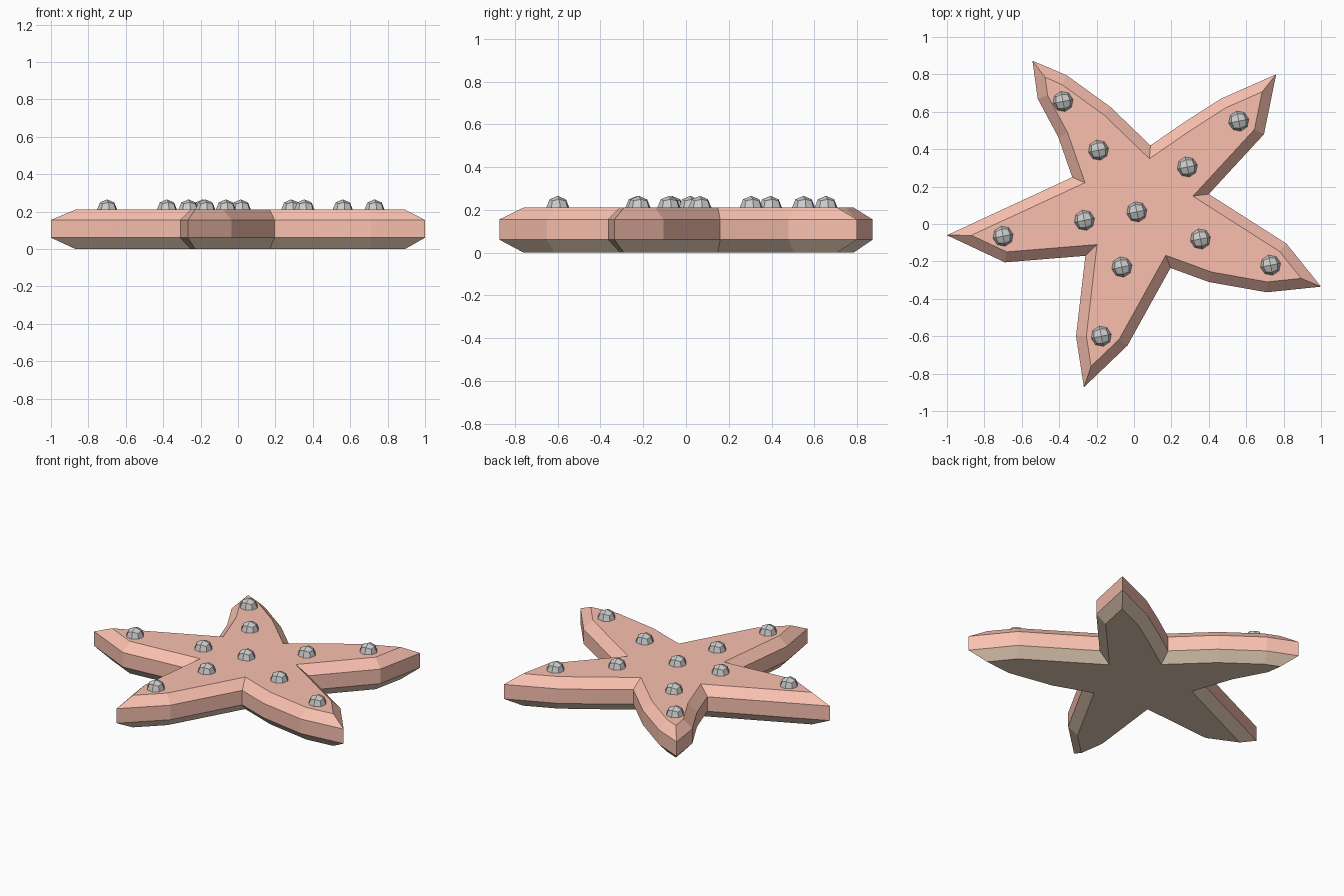
import bpy, bmesh
from mathutils import Vector

if "Cube" in bpy.data.objects:
    bpy.data.objects.remove(bpy.data.objects["Cube"])


def material(name, rgb):
    m = bpy.data.materials.new(name)
    m.diffuse_color = (*rgb, 1)
    m.use_nodes = True
    m.node_tree.nodes["Principled BSDF"].inputs["Base Color"].default_value = m.diffuse_color
    return m


def add_object(name, bm, mats=()):
    mesh = bpy.data.meshes.new(name)
    bm.to_mesh(mesh)
    bm.free()
    for m in mats:
        mesh.materials.append(m)
    ob = bpy.data.objects.new(name, mesh)
    bpy.context.collection.objects.link(ob)
    return ob


def inset(points, d):
    """Mitred inward offset of a counter-clockwise outline."""
    pts = [Vector(p) for p in points]
    out = []
    for i, p in enumerate(pts):
        a = (p - pts[i - 1]).normalized()
        b = (pts[(i + 1) % len(pts)] - p).normalized()
        na, nb = Vector((-a.y, a.x)), Vector((-b.y, b.x))
        out.append(p + (na + nb) * d / (1 + na.dot(nb)))
    return out


# Star outline, counter-clockwise from the left arm tip
outline = [
    (-1.0, -0.06), (-0.69, -0.205), (-0.26, -0.17),
    (-0.31, -0.60), (-0.268, -0.873), (-0.035, -0.65), (0.195, -0.235),
    (0.40, -0.31), (0.71, -0.365), (1.0, -0.335), (0.815, -0.105), (0.40, 0.16),
    (0.695, 0.48), (0.76, 0.80), (0.465, 0.67), (0.27, 0.545), (0.088, 0.42),
    (-0.125, 0.625), (-0.36, 0.795), (-0.543, 0.873), (-0.515, 0.67),
    (-0.405, 0.465), (-0.33, 0.25),
]

coral = material("coral", (0.95, 0.53, 0.43))
tan = material("tan", (0.80, 0.62, 0.48))

# Starfish body: stacked outlines with bevelled top and bottom
bm = bmesh.new()
levels = [(0.0, 0.055), (0.06, 0.0), (0.155, 0.0), (0.21, 0.055)]
rings = [[bm.verts.new((p.x, p.y, z)) for p in inset(outline, d)] for z, d in levels]
n = len(outline)
for k in range(3):
    for i in range(n):
        j = (i + 1) % n
        f = bm.faces.new((rings[k][i], rings[k][j], rings[k + 1][j], rings[k + 1][i]))
        f.material_index = 1 if k == 0 else 0
bm.faces.new(rings[3])
bm.faces.new(rings[0][::-1]).material_index = 1
add_object("starfish_body", bm, (coral, tan))

# Rounded bumps on top: cubes subdivided into low-poly spheres
bumps = [
    (-0.38, 0.655), (-0.19, 0.395), (0.56, 0.55), (0.285, 0.305),
    (0.015, 0.065), (-0.265, 0.02), (-0.70, -0.065), (-0.065, -0.23),
    (0.355, -0.08), (0.73, -0.22), (-0.175, -0.60),
]
for i, (x, y) in enumerate(bumps):
    bm = bmesh.new()
    bmesh.ops.create_cube(bm, size=1)
    bmesh.ops.subdivide_edges(bm, edges=bm.edges[:], cuts=1, use_grid_fill=True)
    for v in bm.verts:
        v.co = v.co.normalized() * 0.055
    ob = add_object(f"bump_{i + 1}", bm)
    ob.location = (x, y, 0.21)
    ob.rotation_euler.z = 0.2
